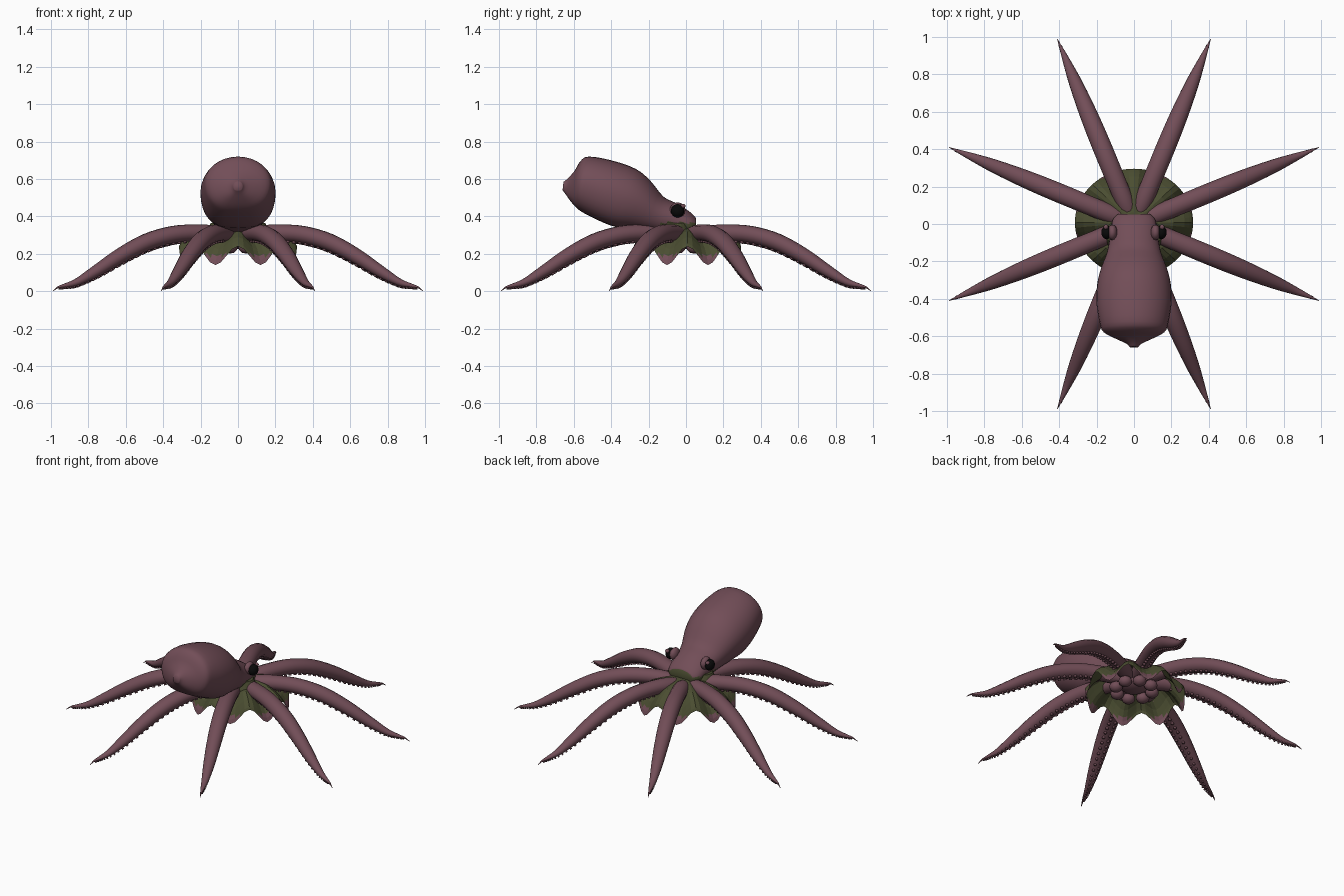
import bpy, bmesh, math
from mathutils import Vector, Matrix

if "Cube" in bpy.data.objects:
    bpy.data.objects.remove(bpy.data.objects["Cube"])


def material(name, colour):
    m = bpy.data.materials.new(name)
    m.use_nodes = True
    m.diffuse_color = (*colour, 1)
    m.node_tree.nodes["Principled BSDF"].inputs["Base Color"].default_value = (*colour, 1)
    return m


SKIN = material("dusty plum skin", (0.168, 0.075, 0.096))
WEB = material("olive web", (0.07, 0.075, 0.031))
BLACK = material("black eye", (0.003, 0.003, 0.003))


def add_object(name, bm, mats, smooth=True):
    bmesh.ops.recalc_face_normals(bm, faces=bm.faces)
    mesh = bpy.data.meshes.new(name)
    bm.to_mesh(mesh)
    bm.free()
    for m in mats:
        mesh.materials.append(m)
    for p in mesh.polygons:
        p.use_smooth = smooth
    ob = bpy.data.objects.new(name, mesh)
    bpy.context.collection.objects.link(ob)
    return ob


def spline(rows, steps):
    """Smooth Catmull-Rom interpolation of rows of numbers."""
    rows = [Vector(r) for r in rows]
    out = []
    for i in range(len(rows) - 1):
        a, b, c, d = (rows[max(0, min(len(rows) - 1, i + k))] for k in (-1, 0, 1, 2))
        for s in range(steps):
            t = s / steps
            out.append(0.5 * (2 * b + (c - a) * t + (2 * a - 5 * b + 4 * c - d) * t ** 2
                              + (3 * b - a - 3 * c + d) * t ** 3))
    return out + [rows[-1]]


def loft(bm, rings):
    """Skin a list of vertex loops and close both ends."""
    loops = [[bm.verts.new(p) for p in ring] for ring in rings]
    n = len(loops[0])
    for a, b in zip(loops, loops[1:]):
        for j in range(n):
            bm.faces.new((a[j], a[(j + 1) % n], b[(j + 1) % n], b[j]))
    bm.faces.new(loops[0][::-1])
    bm.faces.new(loops[-1])


def ellipsoid(bm, centre, radii, segs=16):
    mat = Matrix.Translation(centre) @ Matrix.Diagonal((*radii, 1))
    bmesh.ops.create_uvsphere(bm, u_segments=segs, v_segments=segs // 2, radius=1, matrix=mat)


# Head and mantle: top y, top z, bottom y, bottom z, half width
profile = [
    (-0.655, 0.585, -0.66, 0.54, 0.024), (-0.63, 0.605, -0.645, 0.52, 0.042),
    (-0.595, 0.645, -0.62, 0.485, 0.105), (-0.565, 0.695, -0.59, 0.45, 0.163),
    (-0.52, 0.72, -0.55, 0.42, 0.182), (-0.40, 0.70, -0.46, 0.375, 0.20),
    (-0.27, 0.655, -0.38, 0.345, 0.197), (-0.19, 0.59, -0.29, 0.335, 0.177),
    (-0.12, 0.505, -0.19, 0.32, 0.145), (-0.05, 0.47, -0.08, 0.30, 0.128),
    (0.02, 0.425, 0.02, 0.29, 0.115), (0.052, 0.395, 0.055, 0.32, 0.085)]
rings = []
for ty, tz, by, bz, w in spline(profile, 3):
    ring = []
    for j in range(32):
        a = math.tau * j / 32
        k = (1 + math.sin(a)) / 2
        # fuller, squarer lower half
        x = math.copysign(abs(math.cos(a)) ** (0.62 if k < 0.5 else 1), math.cos(a))
        ring.append((w * x, by + (ty - by) * k, bz + (tz - bz) * k))
    rings.append(ring)
bm = bmesh.new()
loft(bm, rings)
# Olive throat under the front of the head
for f in bm.faces:
    c = f.calc_center_median()
    f.material_index = int(c.y > -0.14 and c.z < 0.365)
add_object("head", bm, [SKIN, WEB])

# Collar where the head meets the web
bm = bmesh.new()
bmesh.ops.create_cone(bm, cap_ends=True, segments=32, radius1=0.175, radius2=0.145, depth=0.06,
                      matrix=Matrix.Translation((0, -0.06, 0.335)) @ Matrix.Diagonal((1, 0.6, 1, 1)))
add_object("collar", bm, [WEB], False)

# Eyes with lids
for side, label in ((1, "left"), (-1, "right")):
    bm = bmesh.new()
    ellipsoid(bm, (0.146 * side, -0.045, 0.43), (0.029, 0.036, 0.036))
    add_object(label + "_eye", bm, [BLACK])
    bm = bmesh.new()
    ellipsoid(bm, (0.115 * side, -0.045, 0.434), (0.026, 0.042, 0.041))
    ellipsoid(bm, (0.15 * side, -0.016, 0.455), (0.013, 0.014, 0.012))
    add_object(label + "_eyelid", bm, [SKIN])

# One arm along +x: distance, height, radius
path = spline([
    (0.03, 0.285, 0.035), (0.12, 0.305, 0.045), (0.24, 0.312, 0.046), (0.38, 0.302, 0.047),
    (0.53, 0.262, 0.046), (0.68, 0.19, 0.041), (0.82, 0.108, 0.032), (0.93, 0.05, 0.02),
    (1.0, 0.031, 0.011), (1.04, 0.022, 0.005), (1.07, 0.002, 0.0015)], 4)
rings, frames = [], []
for i, p in enumerate(path):
    d = path[min(i + 1, len(path) - 1)] - path[max(i - 1, 0)]
    along = Vector((d.x, 0, d.y)).normalized()
    up = Vector((-along.z, 0, along.x))
    centre = Vector((p.x, 0, p.y))
    frames.append((centre, along, up, p.z))
    rings.append([centre + p.z * (Vector((0, 1.1 * math.cos(a), 0)) + up * math.sin(a))
                  for a in (math.tau * j / 14 for j in range(14))])
arm = bmesh.new()
loft(arm, rings)

# Two rows of suckers under the arm
for centre, along, up, r in frames[8:-5]:
    for side in (-1, 1):
        out = (-up + Vector((0, 0.4 * side, 0))).normalized()
        size = 0.004 + r * 0.13
        rot = out.to_track_quat("Z", "Y").to_matrix().to_4x4()
        spot = centre + out * r + along * (size * side * 0.8)
        bmesh.ops.create_cone(arm, cap_ends=True, segments=8, radius1=size * 0.7, radius2=size,
                              depth=0.016, matrix=Matrix.Translation(spot) @ rot)
first = add_object("arm_1", arm, [SKIN])
first.rotation_euler.z = math.radians(22.5)
for k in range(1, 8):
    ob = bpy.data.objects.new("arm_%d" % (k + 1), first.data)
    ob.rotation_euler.z = math.radians(22.5 + 45 * k)
    bpy.context.collection.objects.link(ob)

# Scalloped web: drooping points under the arms, with plum tips
bm = bmesh.new()
N = 64
loops = []
for r, z, dip in ((0.06, 0.34, 0), (0.14, 0.325, 0.008), (0.21, 0.30, 0.02),
                  (0.27, 0.257, 0.033), (0.295, 0.228, 0.04), (0.308, 0.21, 0.045),
                  (0.316, 0.19, 0.05)):
    loop = []
    for j in range(N):
        a = math.tau * j / N
        droop = -math.cos(8 * a)
        loop.append(bm.verts.new((r * math.cos(a), 0.91 * r * math.sin(a) + 0.008,
                                  z - dip * droop)))
    loops.append(loop)
for a, b in zip(loops, loops[1:]):
    for j in range(N):
        f = bm.faces.new((a[j], a[(j + 1) % N], b[(j + 1) % N], b[j]))
        f.material_index = int(f.calc_center_median().z < 0.184)
bm.faces.new(loops[0])
add_object("web", bm, [WEB, SKIN], False)

# Rounded lobes around the mouth
bm = bmesh.new()
for k in range(8):
    a = math.radians(22.5 + 45 * k)
    ellipsoid(bm, (0.115 * math.cos(a), 0.115 * math.sin(a), 0.235), (0.042, 0.042, 0.034), 12)
ellipsoid(bm, (0, 0, 0.265), (0.09, 0.09, 0.04))
add_object("mouth_lobes", bm, [SKIN])
